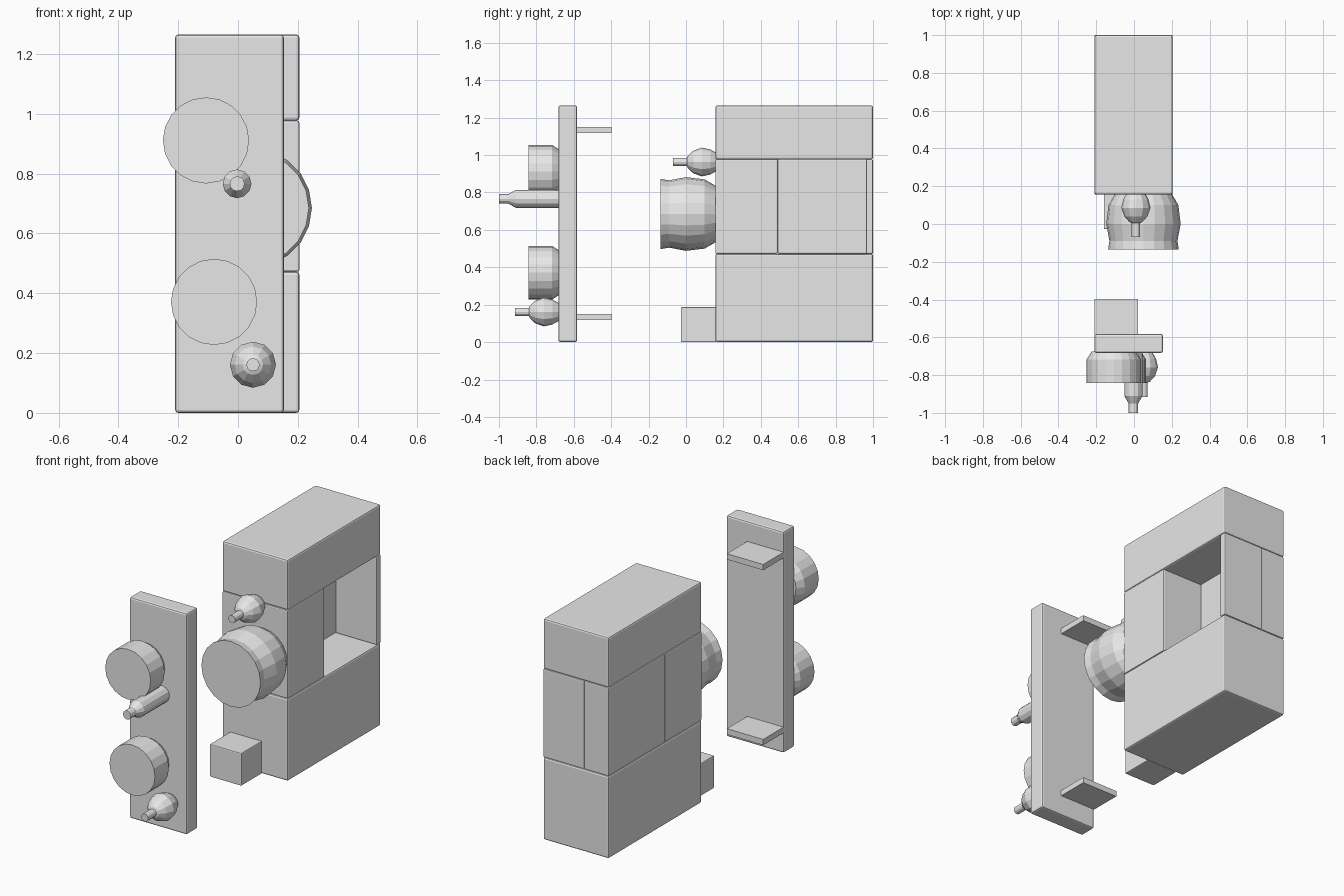
import bpy, bmesh, math

if "Cube" in bpy.data.objects:
    bpy.data.objects.remove(bpy.data.objects["Cube"])

grey = bpy.data.materials.new("light grey")
grey.diffuse_color = (0.8, 0.8, 0.8, 1)
grey.use_nodes = True
grey.node_tree.nodes["Principled BSDF"].inputs["Base Color"].default_value = grey.diffuse_color


def finish(name, bm):
    bmesh.ops.recalc_face_normals(bm, faces=bm.faces)
    mesh = bpy.data.meshes.new(name)
    bm.to_mesh(mesh)
    bm.free()
    mesh.materials.append(grey)
    obj = bpy.data.objects.new(name, mesh)
    bpy.context.collection.objects.link(obj)
    return obj


def box(name, x, y, z, bevel=0.01):
    """Box from (min, max) ranges, with an optional rounded edge."""
    bm = bmesh.new()
    bmesh.ops.create_cube(bm, size=1)
    for v in bm.verts:
        for i, r in enumerate((x, y, z)):
            v.co[i] = r[0] if v.co[i] < 0 else r[1]
    if bevel:
        bmesh.ops.bevel(bm, geom=bm.edges[:], offset=bevel, segments=2,
                        profile=0.5, affect='EDGES')
    return finish(name, bm)


def turned(name, x, z, profile, sides):
    """Lathe a (y, radius) profile around an axis parallel to y."""
    bm = bmesh.new()
    rings = []
    for y, r in profile:
        rings.append([bm.verts.new((x + r * math.sin(2 * math.pi * i / sides), y,
                                    z + r * math.cos(2 * math.pi * i / sides)))
                      for i in range(sides)])
    for a, b in zip(rings, rings[1:]):
        for i in range(sides):
            j = (i + 1) % sides
            bm.faces.new((a[i], a[j], b[j], b[i]))
    bm.faces.new(rings[0])
    bm.faces.new(rings[-1])
    return finish(name, bm)


def ball_knob(name, x, z, wall):
    """Faceted ball on a wall plane with a thin stub pointing forward."""
    shape = [(-0.235, 0.022), (-0.16, 0.022), (-0.155, 0.034), (-0.125, 0.061),
             (-0.08, 0.077), (-0.035, 0.067), (0.005, 0.045)]
    turned(name, x, z, [(wall + d, r) for d, r in shape], 12)


# Rear housing: base, lid, front block and the two walls round the open bay
W = (-0.21, 0.205)
box("housing_base", W, (0.157, 1.0), (0, 0.472))
box("housing_lid", W, (0.157, 1.0), (0.977, 1.265))
box("housing_front_block", W, (0.157, 0.49), (0.472, 0.977), 0.006)
box("bay_side_wall", (W[0], -0.055), (0.49, 1.0), (0.472, 0.977), 0.006)
box("bay_back_wall", (-0.055, W[1]), (0.962, 1.0), (0.472, 0.977), 0.006)
box("housing_foot", (-0.16, 0.04), (-0.027, 0.16), (0, 0.187), 0.005)

# Large round knob and small ball knob on the housing
turned("large_knob", 0.05, 0.685,
       [(-0.135, 0.187), (-0.12, 0.185), (-0.09, 0.180), (0.0, 0.197),
        (0.10, 0.185), (0.16, 0.15)], 20)
ball_knob("housing_ball_knob", 0.01, 0.963, 0.165)

# Detached front panel with two rear tabs
box("front_panel", (-0.21, 0.153), (-0.682, -0.582), (0, 1.265))
for name, z in (("lower_tab", 0.117), ("upper_tab", 1.118)):
    box(name, (-0.21, 0.02), (-0.585, -0.398), (z, z + 0.033), 0)

# Round dials on the panel
for name, x, z in (("upper_dial", -0.107, 0.911), ("lower_dial", -0.08, 0.371)):
    turned(name, x, z, [(-0.842, 0.144), (-0.717, 0.144), (-0.675, 0.117)], 20)

# Stepped plunger and ball knob on the panel
turned("plunger", -0.003, 0.766,
       [(-1.0, 0.025), (-0.95, 0.025), (-0.91, 0.048), (-0.675, 0.048)], 12)
ball_knob("panel_ball_knob", 0.05, 0.161, -0.68)
